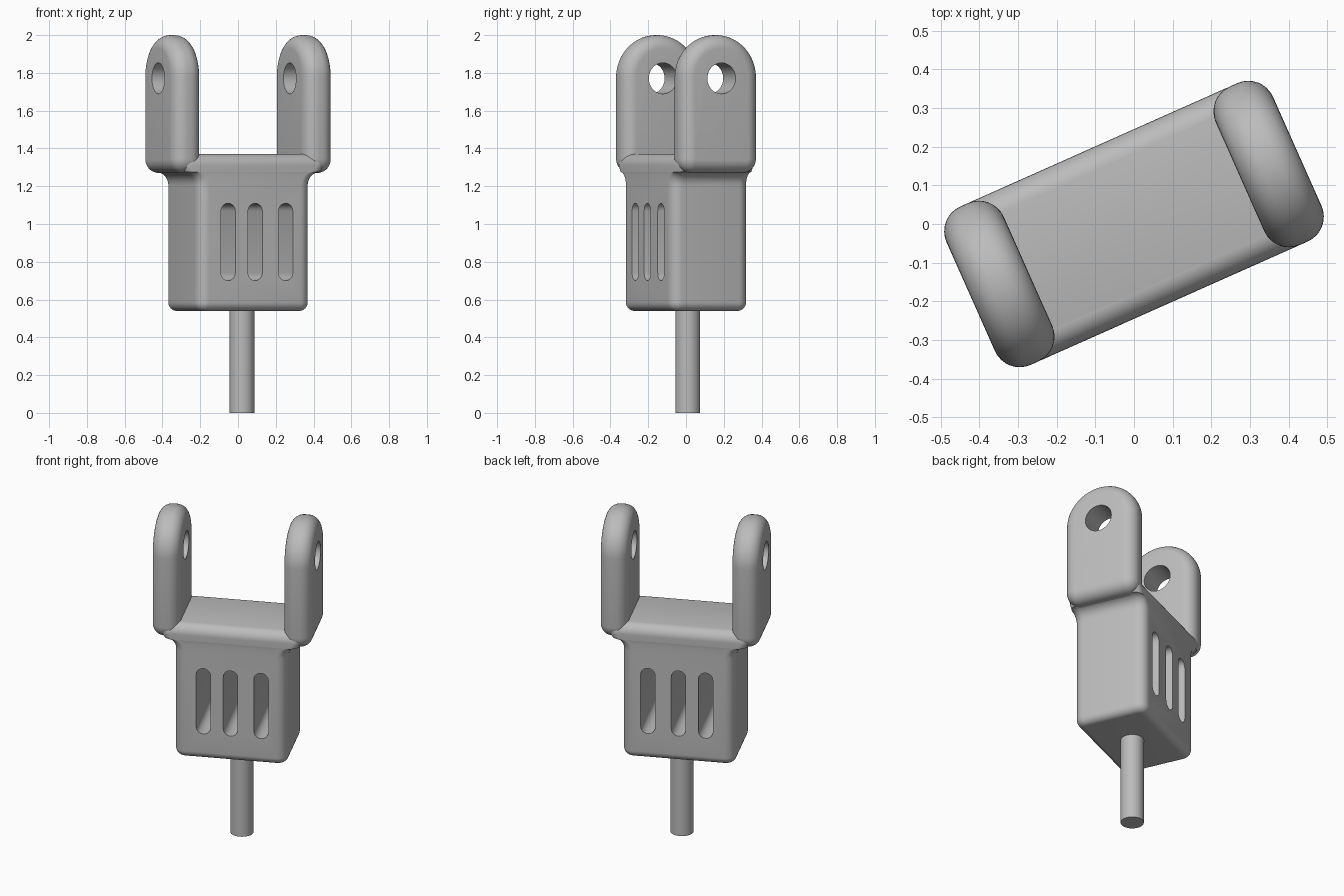
import bpy, bmesh
from math import sin, cos, pi, radians
from mathutils import Matrix

cube = bpy.data.objects.get("Cube")
if cube:
    bpy.data.objects.remove(cube)

grey = bpy.data.materials.new("mid_grey")
grey.use_nodes = True
colour = (0.5, 0.5, 0.5, 1)
grey.diffuse_color = colour
grey.node_tree.nodes["Principled BSDF"].inputs["Base Color"].default_value = colour

TURN = Matrix.Rotation(radians(24), 4, "Z")
DEPTH = 0.224        # half depth shared by body and lugs
STEPS = 8


def arc(cx, cy, r, start, end, n=STEPS):
    return [(cx + r * cos(start + (end - start) * i / n),
             cy + r * sin(start + (end - start) * i / n)) for i in range(n + 1)]


def loft(name, rings):
    """Skin a list of equal-length point rings and cap both ends."""
    bm = bmesh.new()
    loops = [[bm.verts.new(p) for p in ring] for ring in rings]
    n = len(loops[0])
    for low, high in zip(loops, loops[1:]):
        for i in range(n):
            j = (i + 1) % n
            bm.faces.new((low[i], low[j], high[j], high[i]))
    bm.faces.new(loops[0])
    bm.faces.new(loops[-1])
    bmesh.ops.recalc_face_normals(bm, faces=bm.faces)
    mesh = bpy.data.meshes.new(name)
    bm.to_mesh(mesh)
    bm.free()
    mesh.materials.append(grey)
    obj = bpy.data.objects.new(name, mesh)
    bpy.context.collection.objects.link(obj)
    return obj


def select(obj):
    bpy.ops.object.select_all(action="DESELECT")
    obj.select_set(True)
    bpy.context.view_layer.objects.active = obj


def cut(obj, cutter):
    select(obj)
    mod = obj.modifiers.new("cut", "BOOLEAN")
    mod.operation, mod.solver, mod.object = "DIFFERENCE", "EXACT", cutter
    bpy.ops.object.modifier_apply(modifier=mod.name)
    bpy.data.objects.remove(cutter)


def finish(obj):
    obj.data.transform(TURN)
    select(obj)
    bpy.ops.object.shade_smooth_by_angle(angle=radians(35))


def rounded_rect(a, b, r, z):
    pts = []
    for k, (sx, sy) in enumerate([(1, 1), (-1, 1), (-1, -1), (1, -1)]):
        pts += arc(sx * (a - r), sy * (b - r), r, k * pi / 2, (k + 1) * pi / 2)
    return [(x, y, z) for x, y in pts]


# Body: rounded bottom, flared shoulders under the lugs, rounded top edges
HALF, CORNER, BOTTOM, TOP = 0.325, 0.06, 0.54, 1.37
EDGE, FLARE, SHOULDER, TOP_EDGE = 0.045, 0.07, 1.275, 0.06
quarter = [i * pi / 2 / STEPS for i in range(STEPS + 1)]
rings = []
for t in quarter:
    d = EDGE * (1 - sin(t))
    rings.append(rounded_rect(HALF - d, DEPTH - d, CORNER - d, BOTTOM + EDGE * (1 - cos(t))))
for t in quarter:
    rings.append(rounded_rect(HALF + FLARE * (1 - cos(t)), DEPTH, CORNER,
                              SHOULDER - FLARE * (1 - sin(t))))
for t in quarter:
    d = TOP_EDGE * (1 - cos(t))
    rings.append(rounded_rect(0.42, DEPTH - d, CORNER - d * 0.9,
                              TOP - TOP_EDGE * (1 - sin(t))))
body = loft("body", rings)

# Three slots straight through the body
for u in (-0.157, 0.0, 0.177):
    w = 0.042
    outline = arc(u, 1.11 - w, w, 0, pi) + arc(u, 0.70 + w, w, pi, 2 * pi)
    cut(body, loft("slot_cutter", [[(x, y, z) for x, z in outline] for y in (-0.4, 0.4)]))
finish(body)

# Two lugs with round tops, soft edges and a pin hole each
INNER, OUTER, LUG_BOTTOM, SOFT = 0.30, 0.462, 1.27, 0.07
EYE = 2 - DEPTH


def lug_outline(d):
    w, r, low = DEPTH - d, 0.075 - d, LUG_BOTTOM + d
    return (arc(0, EYE, w, 0, pi, 4 * STEPS)
            + arc(-w + r, low + r, r, pi, 1.5 * pi)
            + arc(w - r, low + r, r, 1.5 * pi, 2 * pi))


for side, name in ((1, "left_lug"), (-1, "right_lug")):
    levels = [(INNER + SOFT * (1 - sin(t)), SOFT * (1 - cos(t))) for t in reversed(quarter)]
    levels += [(OUTER - SOFT * (1 - sin(t)), SOFT * (1 - cos(t))) for t in quarter]
    # order the inner half from its flat face outward
    levels[:STEPS + 1] = [(INNER + SOFT * (1 - cos(t)), SOFT * (1 - sin(t))) for t in quarter]
    levels[STEPS + 1:] = [(OUTER - SOFT * (1 - sin(t)), SOFT * (1 - cos(t))) for t in quarter]
    lug = loft(name, [[(side * u, y, z) for y, z in lug_outline(d)] for u, d in levels])
    hole = arc(0, EYE - 0.005, 0.082, 0, 2 * pi, 40)[:-1]
    cut(lug, loft("hole_cutter", [[(side * u, y, z) for y, z in hole] for u in (0.2, 0.6)]))
    finish(lug)

# Stem below the body
circle = arc(0.023, 0, 0.066, 0, 2 * pi, 32)[:-1]
finish(loft("stem", [[(x, y, z) for x, y in circle] for z in (0, BOTTOM + 0.02)]))
